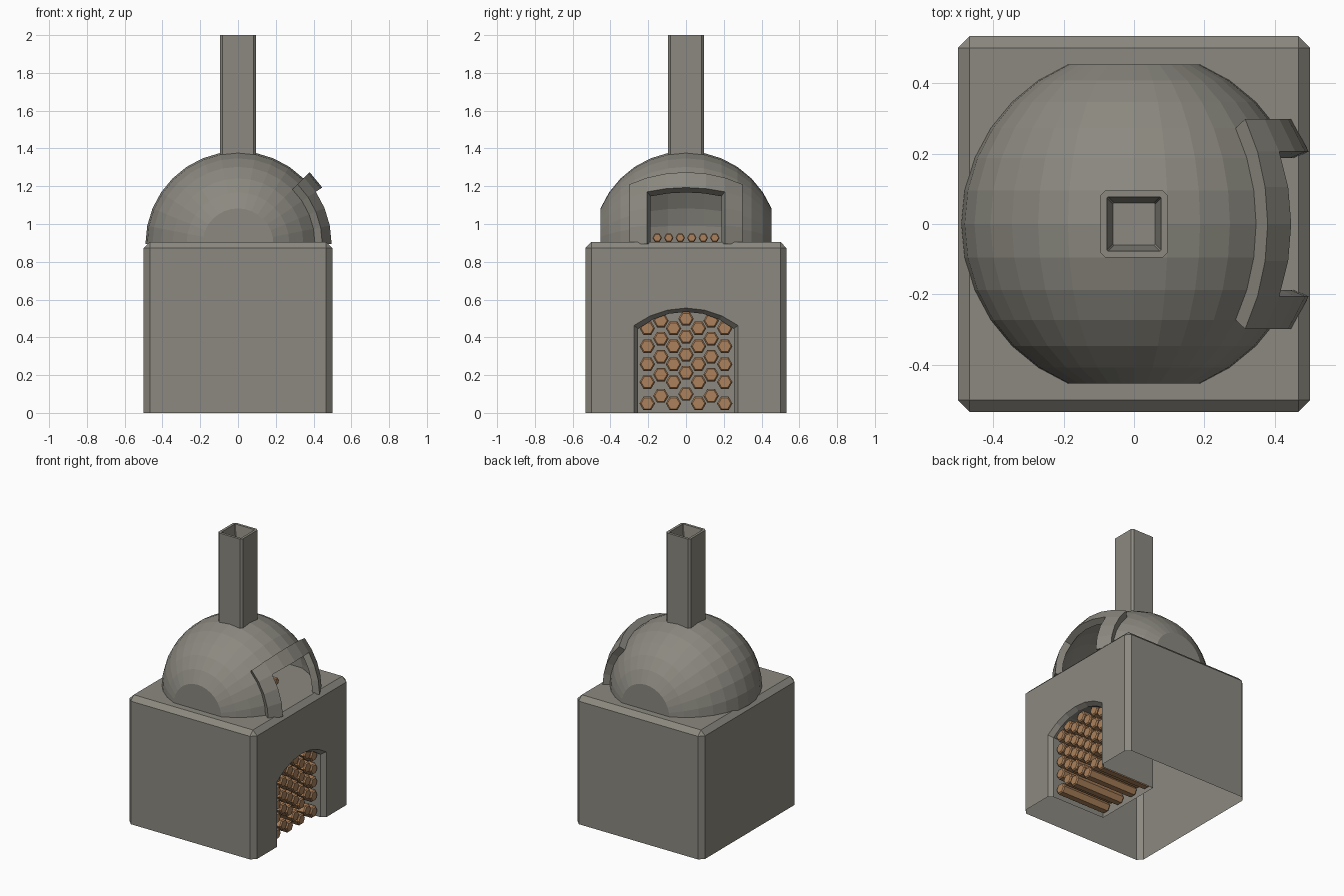
import bpy, bmesh
from math import radians, sin, cos, pi, sqrt, atan2
from mathutils import Vector

if "Cube" in bpy.data.objects:
    bpy.data.objects.remove(bpy.data.objects["Cube"], do_unlink=True)


def material(name, color):
    mat = bpy.data.materials.new(name)
    mat.use_nodes = True
    mat.diffuse_color = color
    mat.node_tree.nodes["Principled BSDF"].inputs["Base Color"].default_value = color
    return mat


STONE = material("grey stone", (0.26, 0.25, 0.215, 1))
WOOD = material("brown wood", (0.41, 0.22, 0.105, 1))


def finish(name, bm, mat):
    mesh = bpy.data.meshes.new(name)
    bm.to_mesh(mesh)
    bm.free()
    mesh.materials.append(mat)
    obj = bpy.data.objects.new(name, mesh)
    bpy.context.collection.objects.link(obj)
    return obj


def loft(bm, rings, cap_start=True, cap_end=True):
    """Skin a list of equally long point rings."""
    loops = [[bm.verts.new(p) for p in ring] for ring in rings]
    n = len(loops[0])
    faces = []
    for a, b in zip(loops, loops[1:]):
        for i in range(n):
            j = (i + 1) % n
            faces.append(bm.faces.new((a[i], a[j], b[j], b[i])))
    if cap_start:
        faces.append(bm.faces.new(loops[0][::-1]))
    if cap_end:
        faces.append(bm.faces.new(loops[-1]))
    bmesh.ops.recalc_face_normals(bm, faces=faces)


# Base block with chamfered sides and top
HX, HY, TOP = 0.5, 0.533, 0.905
bm = bmesh.new()
bmesh.ops.create_cube(bm, size=1)
for v in bm.verts:
    v.co = (v.co.x * 2 * HX, v.co.y * 2 * HY, (v.co.z + 0.5) * TOP)
edges = [e for e in bm.edges if max(v.co.z for v in e.verts) > 0.1]
bmesh.ops.bevel(bm, geom=edges, offset=0.033, segments=1, affect='EDGES')
base = finish("base_block", bm, STONE)


# Arched wood store, cut into the +x side
def arch(x, half, spring, apex, steps=6):
    rise = apex - spring
    radius = (half * half + rise * rise) / (2 * rise)
    spread = atan2(half, radius - rise)
    pts = [(x, -half, -0.1), (x, half, -0.1)]
    for i in range(steps + 1):
        a = spread * (1 - 2 * i / steps)
        pts.append((x, radius * sin(a), apex - radius + radius * cos(a)))
    return pts


inner, outer = (0.253, 0.445, 0.535), (0.275, 0.463, 0.555)
bm = bmesh.new()
loft(bm, [arch(0.05, *inner), arch(0.47, *inner), arch(0.5, *outer), arch(0.6, *outer)])
cutter = finish("alcove_cutter", bm, STONE)
cutter.hide_render = True
cut = base.modifiers.new("alcove", 'BOOLEAN')
cut.object = cutter
cut.operation = 'DIFFERENCE'
cut.solver = 'EXACT'
evaluated = base.evaluated_get(bpy.context.evaluated_depsgraph_get())
bm = bmesh.new()
bm.from_mesh(evaluated.to_mesh())
base.modifiers.clear()
bpy.data.objects.remove(cutter, do_unlink=True)

# The block is hollow and open underneath
floor = [f for f in bm.faces if max(v.co.z for v in f.verts) < 0.001]
bmesh.ops.delete(bm, geom=floor, context='FACES')
bm.to_mesh(base.data)
bm.free()

# Dome: a half sphere with its axis along y and flat ends
R, STEP = 0.49, radians(11.25)
CENTER = Vector((0, 0, 0.895))


def dome_point(lon, lat):
    a, b = lon * STEP, lat * STEP
    return CENTER + R * Vector((cos(b) * cos(a), sin(b), cos(b) * sin(a)))


def patch(bm, lons, lats, keep):
    grid = {(i, j): bm.verts.new(dome_point(i, j))
            for i in range(lons + 1) for j in range(-lats, lats + 1)}
    for i in range(lons):
        for j in range(-lats, lats):
            if keep(i, j):
                bm.faces.new((grid[i, j], grid[i, j + 1], grid[i + 1, j + 1], grid[i + 1, j]))
    return grid


def outside_mouth(i, j):
    return not (i < 3 and -2 <= j < 2)


def drop_loose(bm):
    loose = [v for v in bm.verts if not v.link_faces]
    bmesh.ops.delete(bm, geom=loose, context='VERTS')


bm = bmesh.new()
grid = patch(bm, 16, 6, outside_mouth)
bm.faces.new([grid[i, -6] for i in range(17)])
bm.faces.new([grid[i, 6] for i in reversed(range(17))])
drop_loose(bm)
finish("dome", bm, STONE)

# Raised frame around the oven mouth
bm = bmesh.new()
patch(bm, 4, 3, outside_mouth)
drop_loose(bm)
out = bmesh.ops.extrude_face_region(bm, geom=bm.faces[:], use_keep_orig=True)
for v in out["geom"]:
    if isinstance(v, bmesh.types.BMVert):
        v.co = CENTER + (v.co - CENTER) * 1.095
bmesh.ops.recalc_face_normals(bm, faces=bm.faces[:])
finish("mouth_frame", bm, STONE)


# Square chimney with chamfered corners and a recessed flue
def square(half, chamfer, z):
    k = half - chamfer
    return [(half, -k, z), (half, k, z), (k, half, z), (-k, half, z),
            (-half, k, z), (-half, -k, z), (-k, -half, z), (k, -half, z)]


bm = bmesh.new()
loft(bm, [square(0.095, 0.014, 1.34), square(0.095, 0.014, 2),
          square(0.077, 0.003, 2), square(0.06, 0.003, 1.9)], cap_start=False)
finish("chimney", bm, STONE)


# Six-sided logs lying along x
def log(bm, y, z, radius, x0, x1):
    def ring(x, r):
        return [(x, y + r * cos(k * pi / 3), z + r * sin(k * pi / 3)) for k in range(6)]
    tip = radius * 0.2
    loft(bm, [ring(x0, radius - tip), ring(x0 + tip, radius),
              ring(x1 - tip, radius), ring(x1, radius - tip)])


bm = bmesh.new()
columns = {0.0: 0.1, 0.066: 0.05, 0.133: 0.09, 0.205: 0.05}
for offset, low in columns.items():
    for y in {offset, -offset}:
        for row in range(5):
            z = low + (row * 0.095 + 0.018 if row else 0)
            log(bm, y, z, 0.041, 0.06, 0.455)
finish("stored_logs", bm, WOOD)

bm = bmesh.new()
for i in range(6):
    log(bm, (i - 2.5) * 0.061, 0.927, 0.025, -0.25, 0.2)
finish("oven_logs", bm, WOOD)
